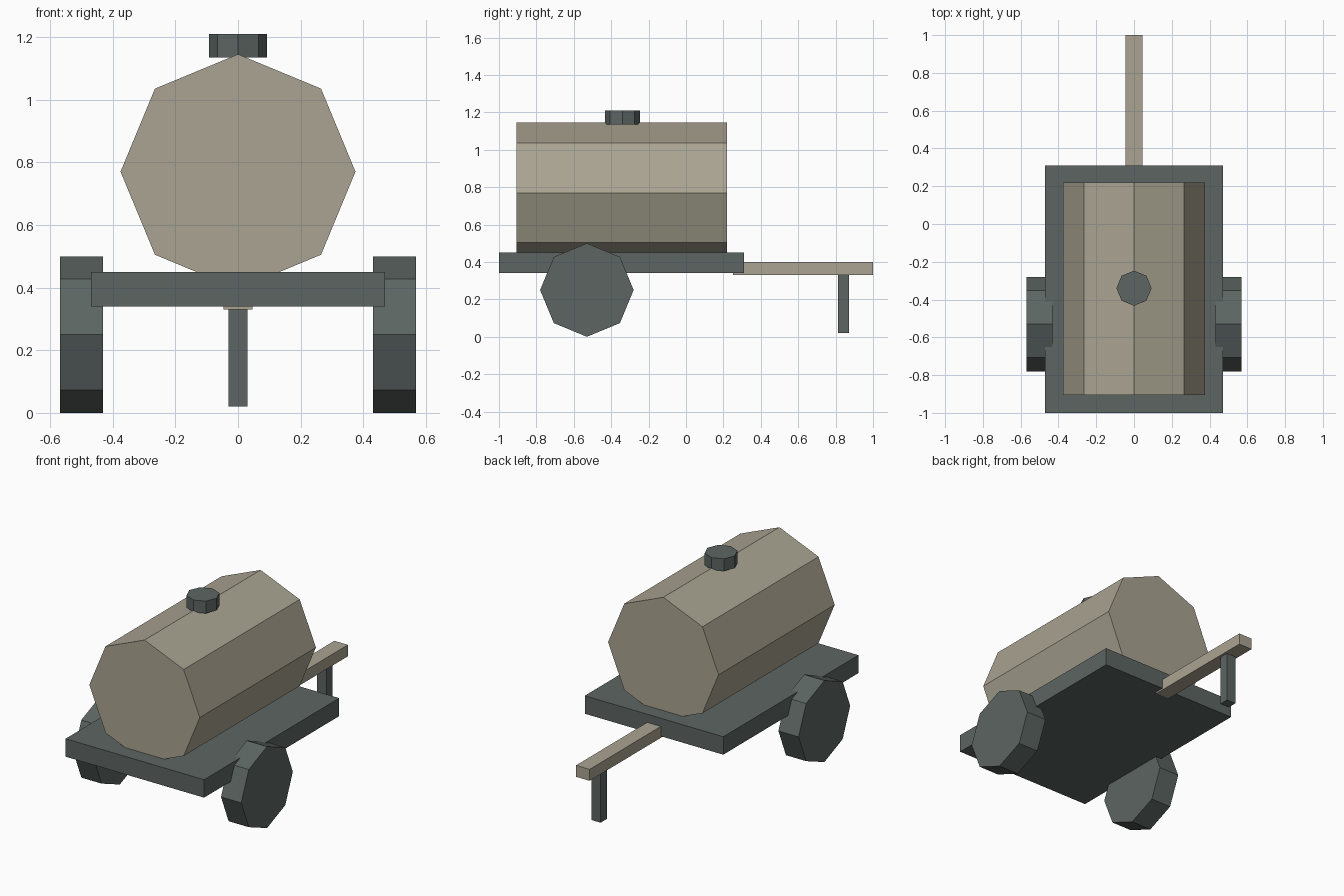
import bpy, math
from mathutils import Matrix

if "Cube" in bpy.data.objects:
    bpy.data.objects.remove(bpy.data.objects["Cube"])


def material(name, rgb):
    m = bpy.data.materials.new(name)
    m.diffuse_color = (*rgb, 1)
    m.use_nodes = True
    m.node_tree.nodes["Principled BSDF"].inputs["Base Color"].default_value = m.diffuse_color
    return m


TAN = material("tan", (0.40, 0.37, 0.285))
GREY = material("dark_grey", (0.107, 0.130, 0.123))


def box(name, lo, hi, mat):
    bpy.ops.mesh.primitive_cube_add(size=1)
    o = bpy.context.object
    size = [b - a for a, b in zip(lo, hi)]
    mid = [(a + b) / 2 for a, b in zip(lo, hi)]
    o.data.transform(Matrix.Translation(mid) @ Matrix.Diagonal((*size, 1)))
    o.name = name
    o.data.materials.append(mat)
    return o


def octagon(name, radius, depth, centre, axis, mat):
    # eight-sided drum with corners on the main axes
    bpy.ops.mesh.primitive_cylinder_add(vertices=8, radius=radius, depth=depth)
    o = bpy.context.object
    turn = {"X": Matrix.Rotation(math.pi / 2, 4, "Y"),
            "Y": Matrix.Rotation(math.pi / 2, 4, "X"),
            "Z": Matrix.Identity(4)}[axis]
    o.data.transform(Matrix.Translation(centre) @ turn)
    o.name = name
    o.data.materials.append(mat)
    return o


# Flat deck
box("deck", (-0.47, -1.0, 0.34), (0.47, 0.31, 0.45), GREY)

# Tank and its filler cap
octagon("tank", 0.375, 1.125, (0, -0.343, 0.77), "Y", TAN)
octagon("filler_cap", 0.093, 0.075, (0, -0.34, 1.1725), "Z", GREY)

# Wheels
for side, name in ((-1, "left_wheel"), (1, "right_wheel")):
    octagon(name, 0.25, 0.137, (side * 0.4995, -0.53, 0.25), "X", GREY)

# Drawbar and prop leg
box("drawbar", (-0.046, 0.25, 0.33), (0.046, 1.0, 0.40), TAN)
box("prop_leg", (-0.031, 0.812, 0.02), (0.031, 0.872, 0.34), GREY)
